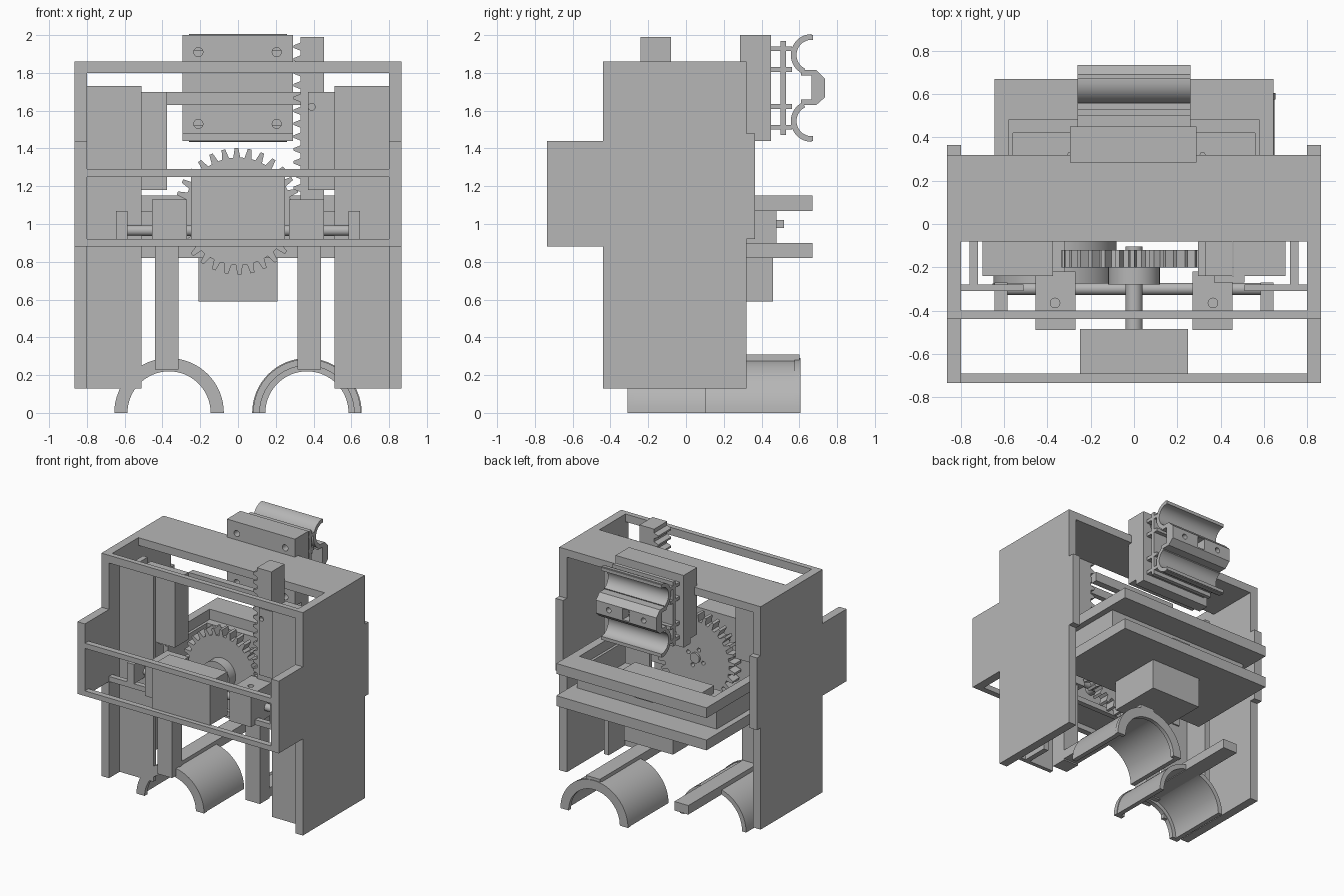
import bpy, bmesh
from math import pi, sin, cos

if "Cube" in bpy.data.objects:
    bpy.data.objects.remove(bpy.data.objects["Cube"], do_unlink=True)

grey = bpy.data.materials.new("plain grey")
grey.use_nodes = True
grey.diffuse_color = (0.47, 0.47, 0.47, 1)
grey.node_tree.nodes["Principled BSDF"].inputs["Base Color"].default_value = (0.47, 0.47, 0.47, 1)


def finish(name, bm, smooth=False):
    bmesh.ops.recalc_face_normals(bm, faces=bm.faces)
    me = bpy.data.meshes.new(name)
    bm.to_mesh(me)
    bm.free()
    me.materials.append(grey)
    ob = bpy.data.objects.new(name, me)
    bpy.context.collection.objects.link(ob)
    if smooth:
        bpy.ops.object.select_all(action='DESELECT')
        ob.select_set(True)
        bpy.context.view_layer.objects.active = ob
        bpy.ops.object.shade_smooth_by_angle()
    return ob


def prism(name, pts, axis, a, b, smooth=False):
    """Extrude a 2D outline along an axis from a to b."""
    place = {"x": lambda u, v, t: (t, u, v),
             "y": lambda u, v, t: (u, t, v),
             "z": lambda u, v, t: (u, v, t)}[axis]
    bm = bmesh.new()
    lo = [bm.verts.new(place(u, v, a)) for u, v in pts]
    hi = [bm.verts.new(place(u, v, b)) for u, v in pts]
    bm.faces.new(lo)
    bm.faces.new(hi)
    n = len(pts)
    for i in range(n):
        j = (i + 1) % n
        bm.faces.new((lo[i], lo[j], hi[j], hi[i]))
    return finish(name, bm, smooth)


def box(name, x, y, z):
    return prism(name, [(x[0], y[0]), (x[1], y[0]), (x[1], y[1]), (x[0], y[1])], "z", *z)


def pair(name, x, y, z):
    """Box plus its mirror image across x = 0."""
    box("left_" + name, x, y, z)
    box("right_" + name, (-x[1], -x[0]), y, z)


def arc(cu, cv, r, a0, a1, n):
    return [(cu + r * cos(a0 + (a1 - a0) * i / n), cv + r * sin(a0 + (a1 - a0) * i / n))
            for i in range(n + 1)]


def rod(name, cu, cv, r, axis, a, b):
    return prism(name, arc(cu, cv, r, 0, 2 * pi, 32)[:-1], axis, a, b, True)


def cut(ob, cutter):
    cutter.hide_render = True
    cutter.hide_set(True)
    cutter.display_type = 'WIRE'
    m = ob.modifiers.new("cut", 'BOOLEAN')
    m.operation = 'DIFFERENCE'
    m.solver = 'EXACT'
    m.object = cutter


# Housing: stepped side walls, top plate and front rails
wall = [(-.44, .13), (.32, .13), (.32, .92), (.365, .92), (.365, 1.48), (.32, 1.48), (.32, 1.86),
        (-.44, 1.86), (-.44, 1.44), (-.735, 1.44), (-.735, .88), (-.44, .88)]
prism("left_side_wall", wall, "x", .80, .865)
prism("right_side_wall", wall, "x", -.865, -.80)
box("top_plate", (-.80, .80), (-.08, .32), (1.80, 1.86))
box("top_front_rail", (-.80, .80), (-.44, -.40), (1.80, 1.86))
box("middle_front_rail", (-.80, .80), (-.735, -.69), (1.25, 1.29))
box("lower_front_rail", (-.80, .80), (-.735, -.69), (.88, .92))
box("lower_inner_rail", (-.80, .80), (-.44, -.40), (.88, .92))

# Inner boards and guide columns
pair("front_board", (.51, .80), (-.31, -.28), (.13, 1.73))
pair("board_rib", (.72, .76), (-.28, -.08), (.13, 1.73))
box("right_guide_column", (-.70, -.375), (-.24, -.07), (1.18, 1.70))
box("left_guide_column", (.46, .70), (-.24, -.07), (1.18, 1.70))
guide = box("rack_cover", (.37, .51), (-.27, -.24), (1.18, 1.70))
cut(guide, rod("cover_hole_cutter", .39, 1.62, .018, "y", -.4, -.2))
box("guide_cross_bar", (-.375, .33), (-.07, -.02), (1.63, 1.70))

# Vertical toothed rack
pitch = .068
outline = [(.455, 1.12), (.455, 1.99), (.33, 1.99)]
for i in range(12):
    z = 1.96 - i * pitch
    outline += [(.33, z), (.295, z - .014), (.295, z - .028), (.33, z - .042)]
outline.append((.33, 1.12))
prism("vertical_rack", outline, "y", -.24, -.08)

# Drive gear with hub, shaft and motor
teeth, gear = 30, []
for i in range(teeth):
    for f, r in ((0, .285), (.3, .285), (.47, .335), (.75, .335), (.92, .285)):
        a = 2 * pi * (i + f) / teeth
        gear.append((r * cos(a), 1.067 + r * sin(a)))
wheel = prism("drive_gear", gear, "y", -.20, -.12)
for i in range(4):
    a = i * pi / 2 + .4
    cut(wheel, rod("gear_hole_cutter", .07 * cos(a), 1.067 + .07 * sin(a), .015, "y", -.17, 0))
rod("gear_hub", 0, 1.067, .12, "y", -.28, -.20)
rod("gear_shaft", 0, 1.067, .04, "y", -.49, -.105)
box("motor", (-.25, .25), (-.70, -.485), (.92, 1.255))

# Cross shaft, its brackets and the arm pivot blocks
rod("cross_shaft", -.30, .965, .028, "x", -.59, .59)
pair("shaft_bracket", (.585, .645), (-.44, -.27), (.92, 1.07))
for side in (-1, 1):
    x = sorted((side * .27, side * .455))
    block = box("pivot_block", x, (-.49, -.22), (.88, 1.13))
    cut(block, rod("pivot_hole_cutter", side * .365, -.365, .022, "z", 1.0, 1.3))

# Arms reaching down and back to the cradles
pair("vertical_arm", (.315, .44), (-.36, -.24), (.23, .90))
pair("horizontal_arm", (.32, .44), (-.30, .60), (.24, .31))


# Half round cradles with a lip at the outer end
def half_ring(name, x, r0, r1, y0, y1):
    prism(name, arc(x, 0, r1, 0, pi, 32) + arc(x, 0, r0, pi, 0, 32), "y", y0, y1, True)


half_ring("left_cradle", .365, .25, .285, .10, .58)
half_ring("left_cradle_lip", .365, .22, .29, .575, .605)
half_ring("right_cradle", -.365, .25, .285, -.28, .19)
half_ring("right_cradle_lip", -.365, .22, .29, -.31, -.275)

# Rear drawer: lower shelf, upper frame, web and the box hung beneath
box("lower_shelf", (-.645, .645), (-.06, .67), (.82, .90))
box("rear_bar", (-.645, .645), (.48, .67), (1.07, 1.15))
pair("frame_side", (.58, .645), (-.06, .48), (1.07, 1.15))
box("drawer_web", (-.60, .60), (.42, .48), (.90, 1.07))
pair("drawer_side", (.56, .60), (-.06, .42), (.90, 1.07))
box("web_tab", (-.08, .08), (.48, .52), (.98, 1.02))
box("hanging_box", (-.21, .21), (.05, .46), (.59, .82))

# Horizontal rack lying in the drawer
strip = [(-.34, .30), (-.34, .14), (.34, .14), (.34, .30)]
for i in range(10):
    x = .34 - i * pitch
    strip += [(x - .014, .33), (x - .032, .33), (x - .046, .30)]
    if i < 9:
        strip.append((x - pitch, .30))
prism("horizontal_rack", strip, "z", .98, 1.04)

# Rear slide plate with bolt holes
slide = prism("slide_plate", [(.285, 1.48), (.365, 1.48), (.365, 1.44), (.45, 1.44), (.45, 2), (.285, 2)],
              "x", -.295, .29)
for x in (-.21, .205):
    for z in (1.53, 1.91):
        cut(slide, rod("bolt_hole_cutter", x, z, .024, "y", .2, .6))

# Double clip mounted on the slide plate
cx = (-.26, .26)
box("clip_back", cx, (.50, .53), (1.47, 1.97))
for s, label in ((1, "upper"), (-1, "lower")):
    zc = 1.72 + s * .175
    prism(label + "_clip_jaw",
          arc(.665, zc, .11, s * pi * .5, s * pi * 1.36, 20) +
          arc(.665, zc, .08, s * pi * 1.36, s * pi * .5, 20), "x", *cx, True)
    box(label + "_clip_jaw_tip", cx, (.64, .672), sorted((zc + s * .08, zc + s * .105)))
    for t in (.085, .195):
        box(label + "_clip_foot", cx, (.45, .56), sorted((1.72 + s * t, 1.72 + s * (t + .025))))
# Bowed centre tab, open through its middle
ring = [(.61, 1.63), (.69, 1.63), (.735, 1.67), (.735, 1.77), (.69, 1.815), (.61, 1.815), (.61, 1.785),
        (.665, 1.785), (.665, 1.66), (.61, 1.66)]
tab = prism("clip_centre_tab", ring, "x", *cx)
cut(tab, box("tab_slot_cutter", (-.03, .03), (.6, .8), (1.68, 1.765)))
for x in (-.15, .15):
    cut(tab, rod("tab_hole_cutter", x, 1.72, .02, "y", .6, .8))
